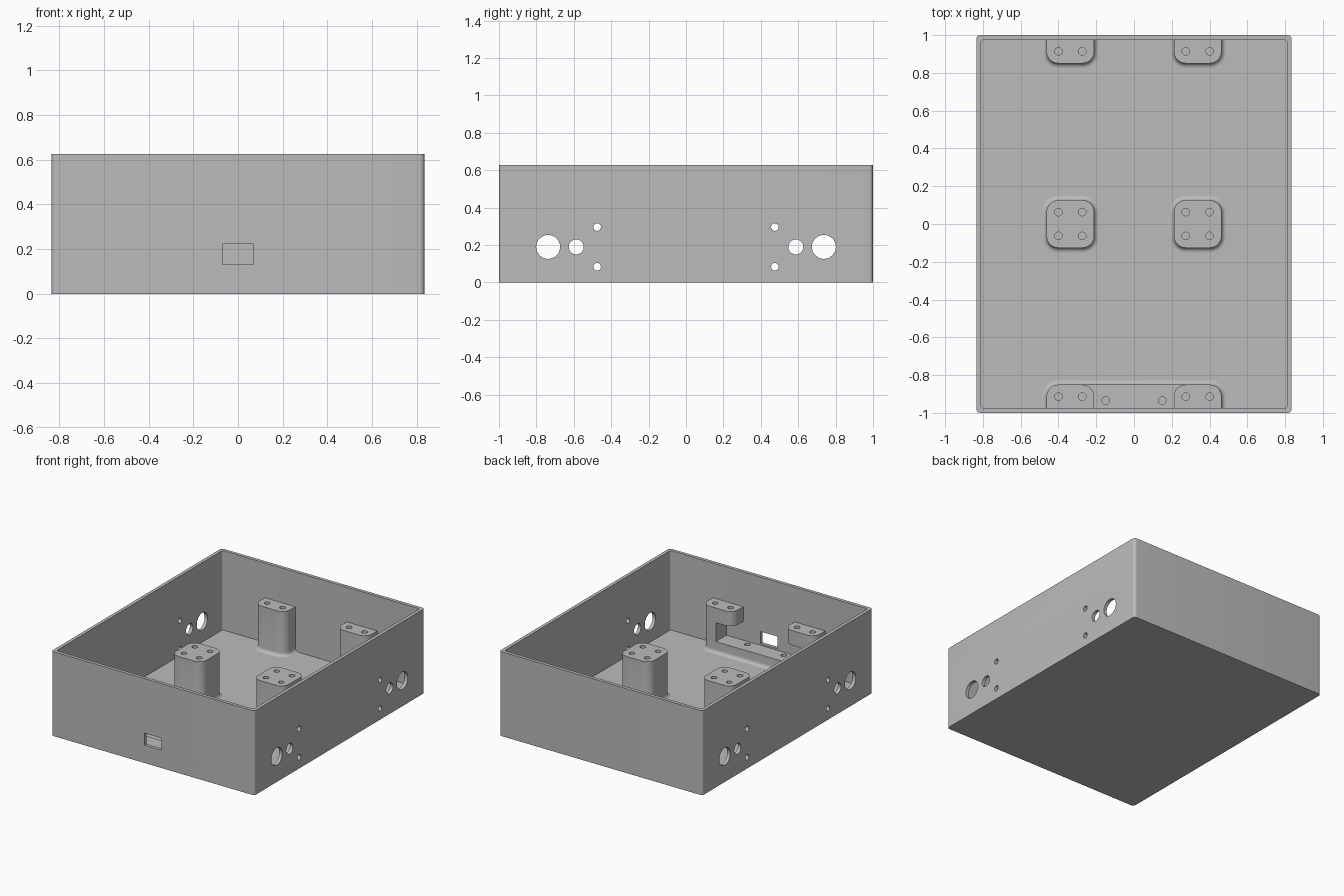
import bpy, bmesh, math
from mathutils import Matrix

cube = bpy.data.objects.get("Cube")
if cube:
    bpy.data.objects.remove(cube, do_unlink=True)

grey = bpy.data.materials.new("light_grey")
grey.use_nodes = True
grey.diffuse_color = (0.5, 0.5, 0.5, 1)
grey.node_tree.nodes["Principled BSDF"].inputs["Base Color"].default_value = (0.5, 0.5, 0.5, 1)

HALF_X, HALF_Y, HEIGHT = 0.835, 1.0, 0.627
WALL, FLOOR = 0.025, 0.037
POST_X, POST_HALF, POST_TOP, POST_R = 0.337, 0.126, 0.369, 0.062
EDGE_Y = 0.977           # centre line of the posts that merge into a wall
SHELF_TOP, HOLE_R = 0.12, 0.02


def to_object(name, bm):
    bmesh.ops.recalc_face_normals(bm, faces=bm.faces)
    mesh = bpy.data.meshes.new(name)
    bm.to_mesh(mesh)
    bm.free()
    mesh.materials.append(grey)
    obj = bpy.data.objects.new(name, mesh)
    bpy.context.collection.objects.link(obj)
    return obj


def rounded_block(name, cx, cy, hx, hy, radius, z0, z1, flare=0, clip=0):
    """Upright rounded block, with a fillet at its foot and an optional cut at the wall."""
    levels = [(z1, 0)]
    if flare:
        for i in range(7):
            a = i / 6 * math.pi / 2
            levels.append((z0 + flare * (1 - math.sin(a)), flare * (1 - math.cos(a))))
        levels.append((z0 - 0.01, flare))
    else:
        levels.append((z0, 0))
    bm = bmesh.new()
    rings = []
    for z, grow in levels:
        ring = []
        for q, (sx, sy) in enumerate(((1, 1), (-1, 1), (-1, -1), (1, -1))):
            for k in range(9):
                a = (q + k / 8) * math.pi / 2
                r = radius + grow
                ring.append(bm.verts.new((cx + sx * (hx - radius) + r * math.cos(a),
                                          cy + sy * (hy - radius) + r * math.sin(a), z)))
        rings.append(ring)
    for upper, lower in zip(rings, rings[1:]):
        for i in range(len(upper)):
            j = (i + 1) % len(upper)
            bm.faces.new((upper[i], upper[j], lower[j], lower[i]))
    bm.faces.new(rings[0])
    bm.faces.new(rings[-1])
    if clip:
        cut = bmesh.ops.bisect_plane(bm, geom=bm.verts[:] + bm.edges[:] + bm.faces[:],
                                     plane_co=(0, clip * 0.99, 0), plane_no=(0, clip, 0),
                                     clear_outer=True)
        rim = [g for g in cut["geom_cut"] if isinstance(g, bmesh.types.BMEdge)]
        bmesh.ops.holes_fill(bm, edges=rim, sides=0)
    return to_object(name, bm)


def box(x0, x1, y0, y1, z0, z1):
    bm = bmesh.new()
    bmesh.ops.create_cube(bm, size=1)
    bmesh.ops.scale(bm, verts=bm.verts, vec=(x1 - x0, y1 - y0, z1 - z0))
    bmesh.ops.translate(bm, verts=bm.verts, vec=((x0 + x1) / 2, (y0 + y1) / 2, (z0 + z1) / 2))
    return to_object("cutter", bm)


def rod(location, radius, depth, along_x=False):
    bm = bmesh.new()
    turn = Matrix.Rotation(math.pi / 2, 4, "Y") if along_x else Matrix()
    bmesh.ops.create_cone(bm, cap_ends=True, segments=32, radius1=radius, radius2=radius,
                          depth=depth, matrix=Matrix.Translation(location) @ turn)
    return to_object("cutter", bm)


def carve(obj, cutters):
    bpy.context.view_layer.objects.active = obj
    for cutter in cutters:
        cutter.hide_render = True
        mod = obj.modifiers.new("cut", "BOOLEAN")
        mod.operation, mod.solver, mod.object = "DIFFERENCE", "EXACT", cutter
        bpy.ops.object.modifier_apply(modifier=mod.name)
        bpy.data.objects.remove(cutter, do_unlink=True)


def screw_holes(cx, ys, top):
    return [rod((cx + dx, y, top), HOLE_R, 0.2) for dx in (-0.063, 0.063) for y in ys]


parts = []

# Open case: cavity, connector opening and the mirrored holes through both side walls
case = rounded_block("case", 0, 0, HALF_X, HALF_Y, 0.022, 0, HEIGHT)
cutters = [rounded_block("cutter", 0, 0, HALF_X - WALL, HALF_Y - WALL, 0.016, FLOOR, HEIGHT + 0.1),
           box(-0.07, 0.07, -1.1, -0.9, 0.132, 0.222)]
for side in (-1, 1):
    for y, z, r in ((0.737, 0.19, 0.064), (0.587, 0.19, 0.04),
                    (0.475, 0.296, HOLE_R), (0.475, 0.084, HOLE_R)):
        cutters.append(rod((0, side * y, z), r, 2, along_x=True))
carve(case, cutters)
parts.append(case)

# Shelf between the front posts
shelf = rounded_block("front_shelf", 0, -EDGE_Y, POST_X + POST_HALF, POST_HALF, POST_R,
                      FLOOR, SHELF_TOP, flare=0.025, clip=-1)
carve(shelf, [rod((x, -0.935, SHELF_TOP), HOLE_R, 0.12) for x in (-0.15, 0.15)])
parts.append(shelf)

for side, label in ((1, "left"), (-1, "right")):
    x = side * POST_X
    # Free-standing middle post
    post = rounded_block("middle_post_" + label, x, 0, POST_HALF, POST_HALF, POST_R,
                         FLOOR, POST_TOP, flare=0.025)
    carve(post, screw_holes(x, (-0.063, 0.063), POST_TOP))
    parts.append(post)
    # Half post against the back wall
    post = rounded_block("back_post_" + label, x, EDGE_Y, POST_HALF, POST_HALF, POST_R,
                         FLOOR, POST_TOP, flare=0.025, clip=1)
    carve(post, screw_holes(x, (EDGE_Y - 0.063,), POST_TOP))
    parts.append(post)
    # Half post on the shelf, notched on its inner side
    post = rounded_block("front_post_" + label, x, -EDGE_Y, POST_HALF, POST_HALF, POST_R,
                         SHELF_TOP, POST_TOP, clip=-1)
    notch = box(*sorted((0, side * 0.35)), -1.1, -0.8, 0.05, 0.26)
    carve(post, [notch] + screw_holes(x, (-EDGE_Y + 0.063,), POST_TOP))
    parts.append(post)

# Smooth the rounded surfaces, keep the edges crisp
bpy.ops.object.select_all(action="DESELECT")
for obj in parts:
    obj.select_set(True)
bpy.context.view_layer.objects.active = case
bpy.ops.object.shade_smooth_by_angle(angle=math.radians(30))
